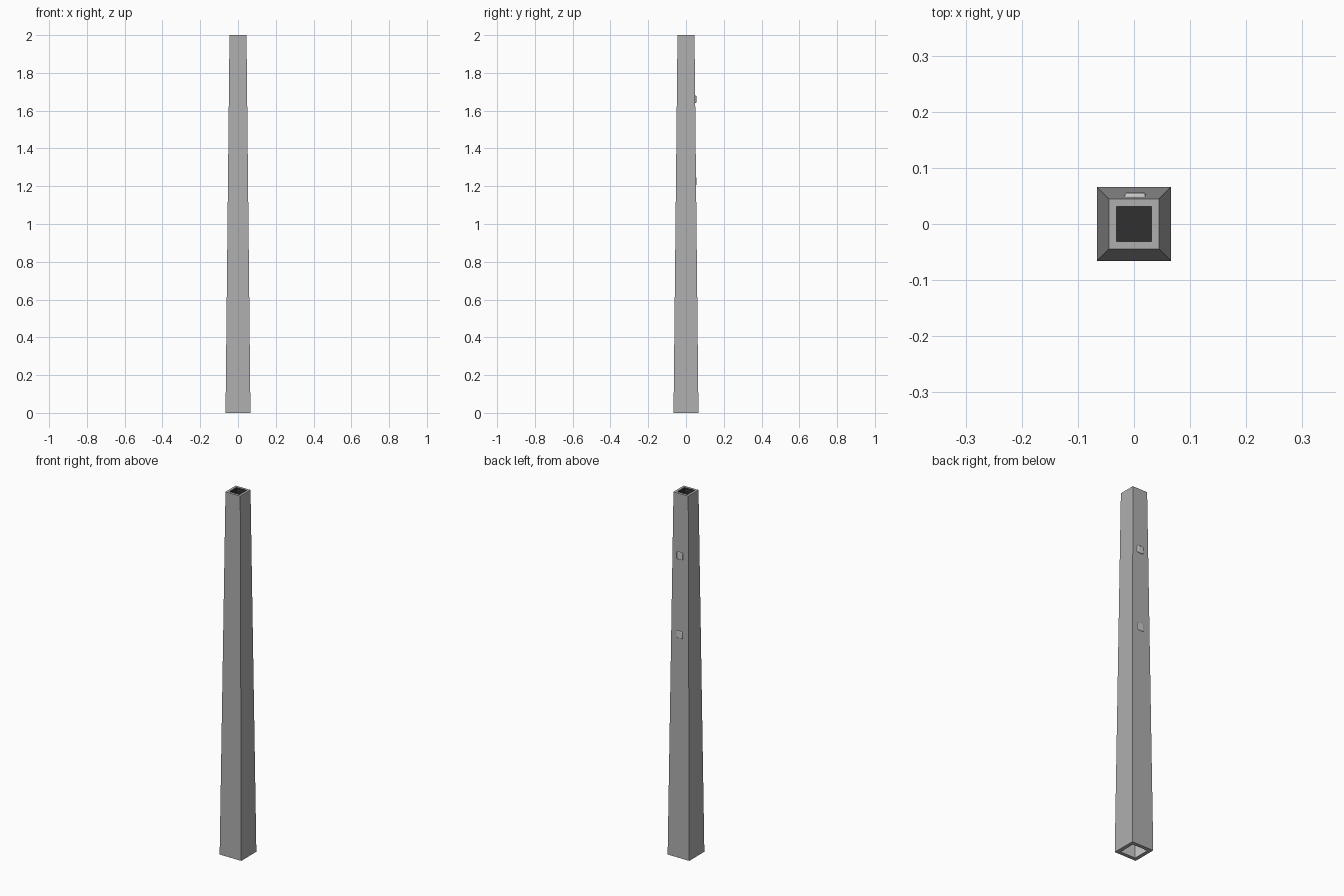
import bpy, bmesh

if "Cube" in bpy.data.objects:
    bpy.data.objects.remove(bpy.data.objects["Cube"])


def material(name, v):
    m = bpy.data.materials.new(name)
    m.diffuse_color = (v, v, v, 1)
    m.use_nodes = True
    m.node_tree.nodes["Principled BSDF"].inputs["Base Color"].default_value = m.diffuse_color
    return m


GREY = material("dark_grey", 0.43)
BLACK = material("near_black", 0.03)
LIGHT = material("light_grey", 0.8)


def loft(name, rings, mats):
    # closed loop of square rings (half width, z); one material per band
    bm = bmesh.new()
    loops = [[bm.verts.new((sx * h, sy * h, z))
              for sx, sy in ((-1, -1), (1, -1), (1, 1), (-1, 1))] for h, z in rings]
    for a, b, m in zip(loops, loops[1:] + loops[:1], mats):
        for i in range(4):
            j = (i + 1) % 4
            bm.faces.new((a[i], a[j], b[j], b[i])).material_index = m
    bmesh.ops.recalc_face_normals(bm, faces=bm.faces)
    me = bpy.data.meshes.new(name)
    bm.to_mesh(me)
    bm.free()
    for m in (GREY, BLACK, LIGHT):
        me.materials.append(m)
    ob = bpy.data.objects.new(name, me)
    bpy.context.collection.objects.link(ob)


def box(name, loc, size, mat):
    bpy.ops.mesh.primitive_cube_add(size=1, location=loc)
    ob = bpy.context.object
    ob.name = name
    ob.scale = size
    bpy.ops.object.transform_apply(location=False, rotation=False, scale=True)
    ob.data.materials.append(mat)
    return ob


# Tapered hollow square post, dark lining at the top, light inside at the foot
loft("tapered_post", [(0.066, 0), (0.045, 2), (0.031, 2), (0.032, 1.9), (0.046, 0)],
     [0, 0, 1, 2, 0])

# Dark plug closing the top opening
box("top_plug", (0, 0, 1.94), (0.063, 0.063, 0.06), BLACK)


def catch(name, z, front, h):
    # rounded catch sunk into the back wall
    ob = box(name, (0.002, (front + 0.034) / 2, z), (0.037, front - 0.034, h), LIGHT)
    bev = ob.modifiers.new("round", 'BEVEL')
    bev.width = 0.004
    bev.segments = 3
    bpy.ops.object.shade_smooth_by_angle()


catch("upper_catch", 1.66, 0.0545, 0.04)
catch("lower_catch", 1.226, 0.0565, 0.04)
